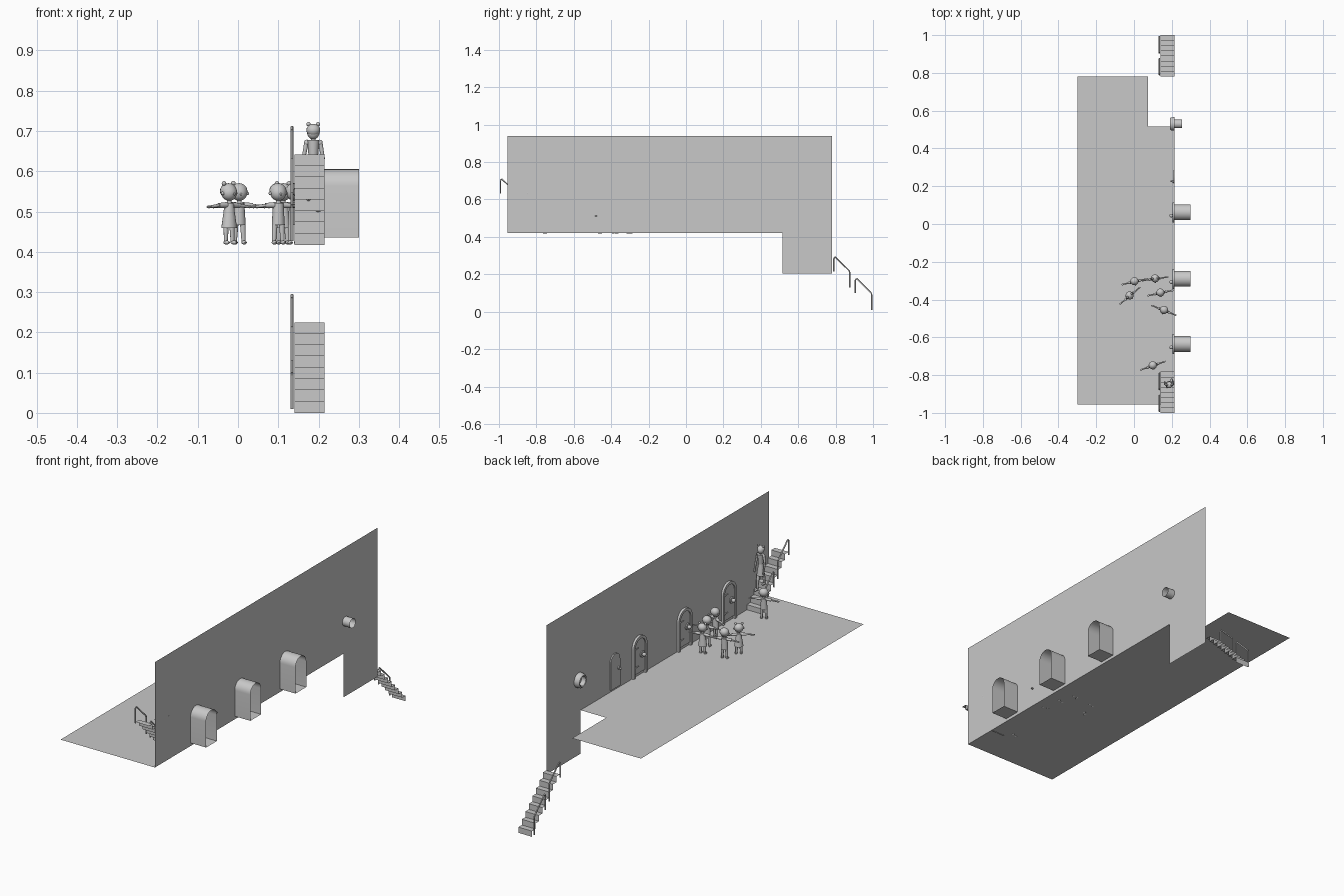
import bpy, bmesh, math
from mathutils import Vector, Matrix

if "Cube" in bpy.data.objects:
    bpy.data.objects.remove(bpy.data.objects["Cube"])

grey = bpy.data.materials.new("plain grey")
grey.diffuse_color = (0.58, 0.58, 0.58, 1)
grey.use_nodes = True
grey.node_tree.nodes["Principled BSDF"].inputs["Base Color"].default_value = grey.diffuse_color

WALL = 0.215
FLOOR = 0.42


def finish(name, bm, smooth=False):
    bmesh.ops.recalc_face_normals(bm, faces=bm.faces)
    me = bpy.data.meshes.new(name)
    bm.to_mesh(me)
    bm.free()
    me.materials.append(grey)
    ob = bpy.data.objects.new(name, me)
    bpy.context.collection.objects.link(ob)
    if smooth:
        bpy.ops.object.select_all(action='DESELECT')
        ob.select_set(True)
        bpy.context.view_layer.objects.active = ob
        bpy.ops.object.shade_smooth_by_angle(angle=math.radians(45))
    return ob


def poly(bm, pts):
    return bm.faces.new([bm.verts.new(p) for p in pts])


def rod(bm, a, b, r1, r2=None, seg=12, caps=True):
    a, b = Vector(a), Vector(b)
    m = Matrix.Translation((a + b) / 2) @ (b - a).to_track_quat('Z', 'Y').to_matrix().to_4x4()
    bmesh.ops.create_cone(bm, cap_ends=caps, segments=seg, radius1=r1,
                          radius2=r1 if r2 is None else r2, depth=(b - a).length, matrix=m)


def ball(bm, c, r, s=(1, 1, 1), seg=16):
    m = Matrix.Translation(c) @ Matrix.Diagonal((*s, 1))
    bmesh.ops.create_uvsphere(bm, u_segments=seg, v_segments=seg * 2 // 3, radius=r, matrix=m)


def arch(y, hw, z0, top, n=16):
    # outline of a round-topped opening as (y, z) pairs, open at the foot
    arc = [(y + hw * math.cos(math.pi * i / n), top - hw + hw * math.sin(math.pi * i / n)) for i in range(n + 1)]
    return [(y + hw, z0)] + arc + [(y - hw, z0)]


# floor sheet with stairwell notch
bm = bmesh.new()
poly(bm, [(x, y, FLOOR) for x, y in
          ((-0.30, -0.955), (WALL, -0.955), (WALL, 0.515), (0.075, 0.515), (0.075, 0.78), (-0.30, 0.78))])
finish("floor", bm)

# wall sheet reaching down into the stairwell
bm = bmesh.new()
poly(bm, [(WALL, y, z) for y, z in
          ((-0.955, FLOOR), (-0.955, 0.94), (0.78, 0.94), (0.78, 0.205), (0.515, 0.205), (0.515, FLOOR))])
finish("wall", bm)


# stairs: folded strip of eight steps with two handrails
def stairs(name, dy, dz):
    bm = bmesh.new()
    y, z, prof = 0.782, 0.225, [(0.782, 0.225)]
    for i in range(8):
        y += 0.02725
        prof.append((y, z))
        z -= 0.0281
        prof.append((y, max(z, 0)))
    rows = [[bm.verts.new((x, py + dy, pz + dz)) for x in (0.14, WALL)] for py, pz in prof]
    for r, s in zip(rows, rows[1:]):
        bm.faces.new((r[0], r[1], s[1], s[0]))
    finish(name, bm)
    bm = bmesh.new()
    for y0, z0, y1, z1 in ((0.79, 0.215, 0.875, 0.13), (0.905, 0.10, 0.993, 0.01)):
        p = [Vector((0.134, yy + dy, zz + dz)) for yy, zz in
             ((y0, z0), (y0, z0 + 0.07), (y0 + 0.007, z0 + 0.078), (y1 - 0.003, z1 + 0.09), (y1, z1 + 0.083), (y1, z1))]
        for a, b in zip(p, p[1:]):
            rod(bm, a, b, 0.0035, seg=8)
    finish(name + "_handrails", bm, True)


stairs("lower_stairs", 0, 0)
stairs("upper_stairs", -1.782, 0.417)


# arched doors with tunnel behind
def door(i, y, hw, z0, top, big):
    bm = bmesh.new()
    out = arch(y, hw, z0, top)
    f = poly(bm, [(WALL, a, b) for a, b in out])
    ext = bmesh.ops.extrude_face_region(bm, geom=[f])
    bmesh.ops.translate(bm, vec=(-0.006, 0, 0), verts=[v for v in ext['geom'] if isinstance(v, bmesh.types.BMVert)])
    finish(f"door_panel_{i}", bm)
    # knob on a round plate
    bm = bmesh.new()
    r, ky, kz = (0.016, y - 0.018, 0.52) if big else (0.008, y - 0.024, 0.52)
    rod(bm, (WALL, ky, kz), (0.204, ky, kz), r, seg=20)
    rod(bm, (0.205, ky, kz), (0.197, ky, kz), r * 0.4)
    ball(bm, (0.197, ky, kz), r * 0.6)
    finish(f"door_knob_{i}", bm, True)
    if not big:
        return
    # raised frame
    bm = bmesh.new()
    a, b = arch(y, hw + 0.011, FLOOR, top + 0.012), arch(y, hw - 0.002, FLOOR, top - 0.002)
    ring = [[bm.verts.new((x, *p)) for x, p in
             ((WALL, o), (0.204, o), (0.204, n), (WALL, n))] for o, n in zip(a, b)]
    for s, t in zip(ring, ring[1:]):
        for k in range(3):
            bm.faces.new((s[k], s[k + 1], t[k + 1], t[k]))
    for k in (0, -1):
        bm.faces.new(ring[k])
    finish(f"door_frame_{i}", bm, True)
    # hinge straps
    bm = bmesh.new()
    for z in (0.47, 0.56):
        rod(bm, (0.207, y + hw, z), (0.207, y + 0.012, z), 0.004, 0.002, seg=8)
    finish(f"door_hinges_{i}", bm, True)
    # open-ended tunnel
    bm = bmesh.new()
    v = [[bm.verts.new((x, *p)) for x in (WALL, 0.30)] for p in out]
    for s, t in zip(v, v[1:] + v[:1]):
        bm.faces.new((s[0], s[1], t[1], t[0]))
    finish(f"tunnel_{i}", bm, True)


for i, y in enumerate((0.062, -0.29, -0.635)):
    door(i + 1, y, 0.042, 0.435, 0.605, True)
door(4, 0.25, 0.036, 0.43, 0.60, False)

# round window: rim ring and short pipe behind
bm = bmesh.new()
rod(bm, (0.192, 0.53, 0.575), (0.255, 0.53, 0.575), 0.023, seg=32, caps=False)
finish("window_pipe", bm, True)
bm = bmesh.new()
N = 32
ring = []
for i in range(N):
    c, s = math.cos(math.tau * i / N), math.sin(math.tau * i / N)
    ring.append([bm.verts.new((x, 0.53 + r * c, 0.575 + r * s)) for x, r in
                 ((WALL, 0.036), (0.196, 0.034), (0.190, 0.028), (0.194, 0.023), (WALL, 0.023))])
for i in range(N):
    s, t = ring[i], ring[(i + 1) % N]
    for k in range(5):
        bm.faces.new((s[k], s[(k + 1) % 5], t[(k + 1) % 5], t[k]))
finish("window_rim", bm, True)


# child with outstretched arms, facing local -y
def child(name, x, y, deg, dress=False, buns=False):
    bm = bmesh.new()
    ball(bm, (0, 0, 0.128), 0.0205, (1, 0.95, 1))
    ball(bm, (0, 0.003, 0.132), 0.0215, (1, 0.95, 0.9))
    ball(bm, (0, -0.02, 0.124), 0.003, seg=8)
    rod(bm, (0, 0, 0.10), (0, 0, 0.112), 0.006)
    if dress:
        rod(bm, (0, 0, 0.04), (0, 0, 0.102), 0.021, 0.011, 16)
    else:
        rod(bm, (0, 0, 0.048), (0, 0, 0.102), 0.0165, 0.013, 16)
    for s in (-1, 1):
        ball(bm, (s * 0.021, 0, 0.126), 0.0045, seg=8)
        rod(bm, (s * 0.008, 0, 0.097), (s * 0.034, 0, 0.096), 0.0075, 0.006)
        rod(bm, (s * 0.034, 0, 0.096), (s * 0.06, 0, 0.093), 0.0042, 0.0034)
        ball(bm, (s * 0.065, 0, 0.0925), 0.0065, (1.2, 0.8, 0.55), 8)
        rod(bm, (s * 0.009, 0, 0.055), (s * 0.011, 0, 0.006), 0.0075, 0.005)
        ball(bm, (s * 0.0115, -0.005, 0.004), 0.0075, (0.9, 1.6, 0.65), 10)
        if buns:
            ball(bm, (s * 0.015, 0.002, 0.151), 0.006, seg=10)
    for v in bm.verts:
        if v.co.z < 0.09 and abs(v.co.x) < 0.025:
            v.co.y *= 0.85
    ob = finish(name, bm, True)
    ob.location = (x, y, FLOOR - 0.001)
    ob.rotation_euler.z = math.radians(deg)


kids = ((-0.022, -0.38, 40, True, True), (0.003, -0.305, 13, False, False), (0.112, -0.29, 8, True, True),
        (0.14, -0.365, 12, False, False), (0.158, -0.457, -22, False, False), (0.10, -0.75, 19, False, False))
for i, k in enumerate(kids):
    child(f"child_{i + 1}", *k)

# adult walking down the upper stairs, arms lowered, facing local +y
bm = bmesh.new()
ball(bm, (0, 0, 0.198), 0.0165, (0.95, 0.95, 1.1))
ball(bm, (0, -0.003, 0.203), 0.0172, (1, 0.95, 0.9))
rod(bm, (0, 0, 0.17), (0, 0, 0.19), 0.0055)
rod(bm, (0, 0, 0.13), (0, 0, 0.178), 0.011, 0.0155, 16)
rod(bm, (0, 0, 0.075), (0, 0, 0.13), 0.019, 0.011, 16)
for s in (-1, 1):
    ball(bm, (s * 0.012, -0.002, 0.218), 0.0055, seg=10)
    ball(bm, (s * 0.016, 0, 0.172), 0.0075, seg=10)
    rod(bm, (s * 0.017, 0, 0.172), (s * 0.024, 0.002, 0.135), 0.006, 0.0045)
    rod(bm, (s * 0.024, 0.002, 0.135), (s * 0.024, 0.012, 0.10), 0.0045, 0.0035)
    ball(bm, (s * 0.024, 0.014, 0.094), 0.006, (0.7, 0.8, 1.2), 8)
    z = 0.0 if s > 0 else 0.027
    fy = 0.012 if s > 0 else -0.012
    rod(bm, (s * 0.009, 0, 0.09), (s * 0.010, fy * 0.8, 0.05 + z * 0.5), 0.0095, 0.007)
    rod(bm, (s * 0.010, fy * 0.8, 0.05 + z * 0.5), (s * 0.011, fy, z + 0.006), 0.007, 0.0045)
    ball(bm, (s * 0.012, fy + 0.006, z + 0.004), 0.0075, (0.9, 1.8, 0.65), 10)
ob = finish("adult", bm, True)
ob.location = (0.187, -0.85, 0.499)
